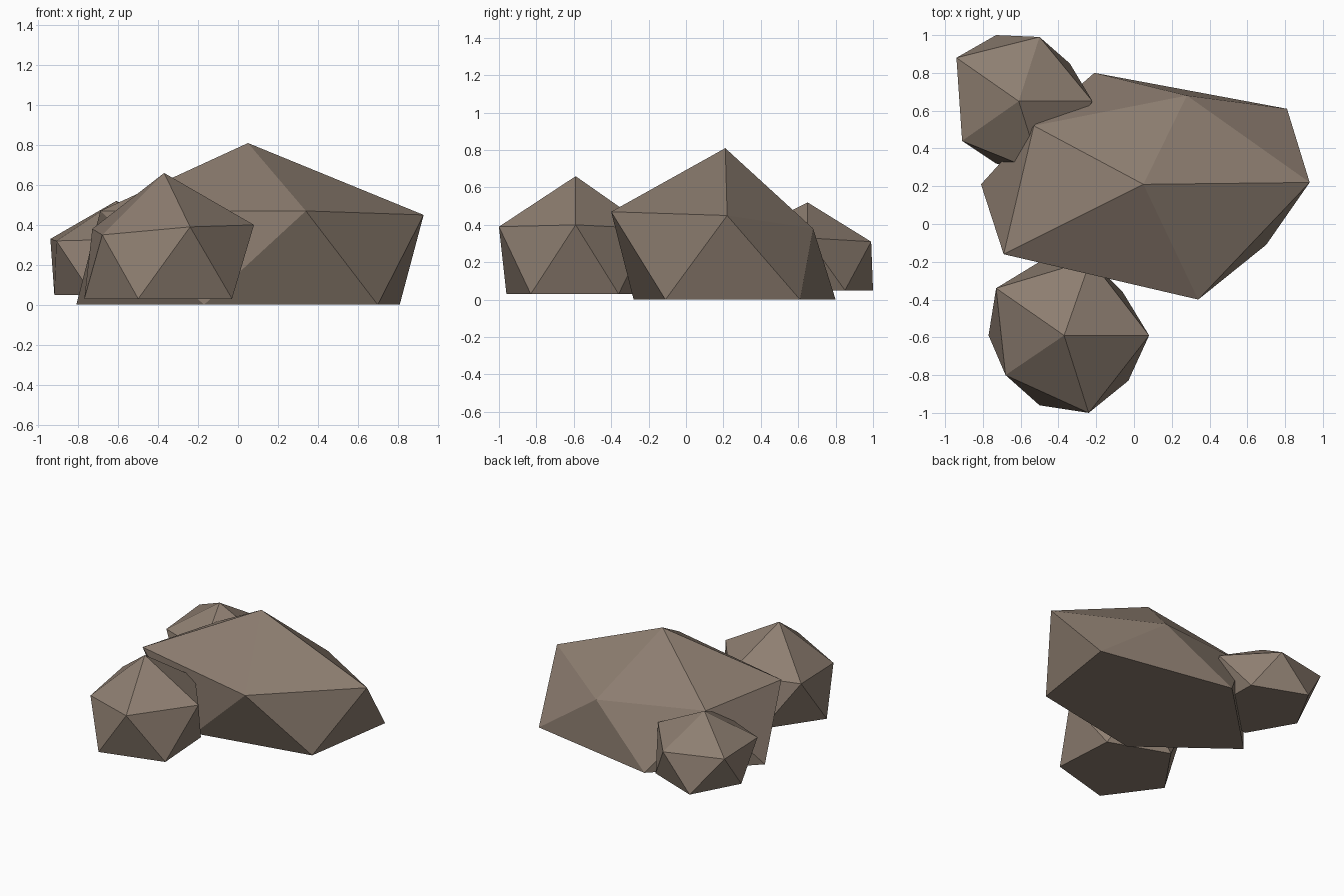
import bpy
import bmesh

default_cube = bpy.data.objects.get("Cube")
if default_cube:
    bpy.data.objects.remove(default_cube, do_unlink=True)

# Single stone colour
STONE_COLOUR = (.27, .21, .165, 1)
stone = bpy.data.materials.new("stone_brown")
stone.use_nodes = True
stone.diffuse_color = STONE_COLOUR
shader = next(node for node in stone.node_tree.nodes if node.type == 'BSDF_PRINCIPLED')
shader.inputs["Base Color"].default_value = STONE_COLOUR


def add_rock(name, peak, shoulder, foot, base_height):
    """Faceted rock: a peak, a shoulder ring, a staggered foot ring and a flat base.

    Both rings run anticlockwise, each foot corner lying between two shoulder corners.
    """
    bm = bmesh.new()
    top = bm.verts.new(peak)
    upper = [bm.verts.new(corner) for corner in shoulder]
    lower = [bm.verts.new((x, y, base_height)) for x, y in foot]
    count = len(upper)
    for i in range(count):
        following = (i + 1) % count
        bm.faces.new((top, upper[i], upper[following]))
        bm.faces.new((upper[i], lower[i], upper[following]))
        bm.faces.new((lower[i], lower[following], upper[following]))
    bm.faces.new(lower[::-1])
    bmesh.ops.recalc_face_normals(bm, faces=bm.faces[:])

    mesh = bpy.data.meshes.new(name)
    bm.to_mesh(mesh)
    bm.free()
    mesh.materials.append(stone)
    rock = bpy.data.objects.new(name, mesh)
    bpy.context.collection.objects.link(rock)
    return rock


# Large central boulder
add_rock(
    "large_boulder",
    peak=(.05, .21, .81),
    shoulder=[(.93, .22, .45), (.28, .68, .38), (-.53, .52, .45),
              (-.69, -.16, .47), (.34, -.4, .47)],
    foot=[(.81, .61), (-.21, .8), (-.81, .21), (-.17, -.28), (.7, -.11)],
    base_height=0,
)

# Medium rock leaning on the front
add_rock(
    "front_rock",
    peak=(-.37, -.59, .66),
    shoulder=[(.08, -.59, .4), (-.23, -.19, .38), (-.73, -.34, .38),
              (-.68, -.8, .35), (-.24, -1, .39)],
    foot=[(-.06, -.36), (-.5, -.2), (-.77, -.59), (-.5, -.96), (-.03, -.83)],
    base_height=.03,
)

# Small rock tucked against the back
add_rock(
    "back_rock",
    peak=(-.61, .65, .52),
    shoulder=[(-.22, .65, .33), (-.5, .99, .31), (-.94, .88, .33),
              (-.91, .44, .32), (-.49, .27, .33)],
    foot=[(-.34, .85), (-.73, 1), (-.92, .65), (-.73, .32), (-.33, .43)],
    base_height=.05,
)
